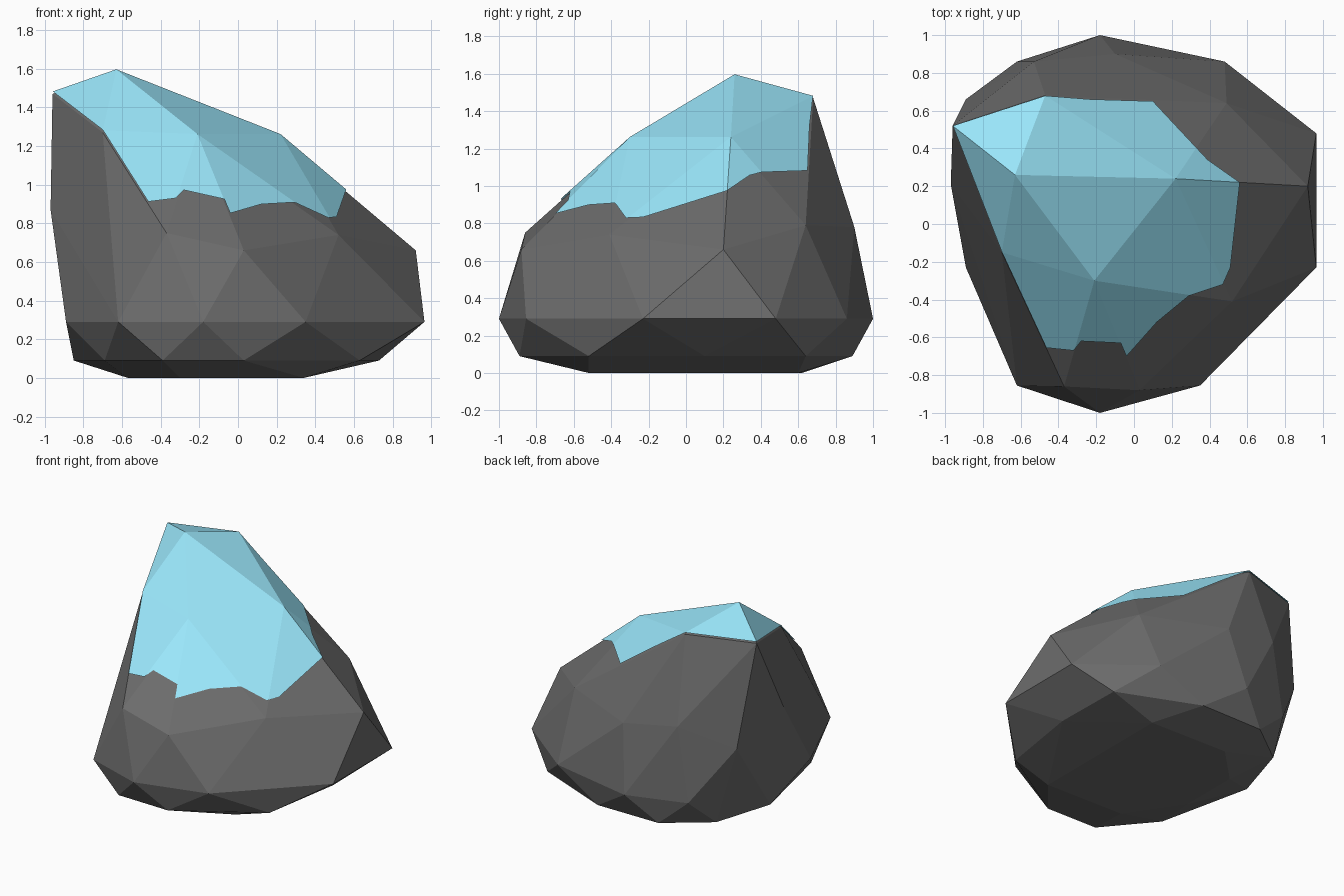
import bpy, bmesh
from mathutils import Vector

if "Cube" in bpy.data.objects:
    bpy.data.objects.remove(bpy.data.objects["Cube"])


def material(name, rgb):
    m = bpy.data.materials.new(name)
    m.diffuse_color = (*rgb, 1)
    m.use_nodes = True
    m.node_tree.nodes["Principled BSDF"].inputs["Base Color"].default_value = m.diffuse_color
    return m


def add_object(name, bm, mat=None):
    me = bpy.data.meshes.new(name)
    bm.to_mesh(me)
    bm.free()
    ob = bpy.data.objects.new(name, me)
    bpy.context.collection.objects.link(ob)
    if mat:
        me.materials.clear()
        me.materials.append(mat)
    return ob


def hull(points):
    bm = bmesh.new()
    for p in points:
        bm.verts.new(p)
    bmesh.ops.convex_hull(bm, input=bm.verts)
    bmesh.ops.delete(bm, geom=[v for v in bm.verts if not v.link_faces], context='VERTS')
    bmesh.ops.recalc_face_normals(bm, faces=bm.faces)
    return bm


# Rock: faceted rings at the foot, irregular corners above
foot = {
    0.0: [(-.57, -.1), (-.3, -.5), (.34, -.52), (.34, .6), (-.3, .62), (-.57, .35)],
    0.09: [(-.69, -.52), (-.39, -.88), (.03, -.89), (.63, -.52), (.73, .1),
           (.72, .64), (.12, .89), (-.39, .89), (-.71, .65), (-.85, .2)],
    0.29: [(-.89, -.23), (-.62, -.855), (-.18, -1), (.35, -.855), (.965, -.23),
           (.965, .48), (.48, .86), (-.18, 1), (-.62, .86)],
}
shoulder = [(.92, .2, .66), (.52, -.41, .74), (.03, -.88, .66), (-.37, -.86, .75),
            (-.72, -.42, .68), (-.97, .21, .87), (-.89, .66, .70), (-.53, .86, .85),
            (-.1, .9, .78), (.49, .64, .79)]
crown = [(-.96, .52, 1.47), (-.63, .26, 1.585), (-.47, .68, 1.47), (-.7, -.15, 1.27),
         (-.21, -.3, 1.25), (.22, .24, 1.25), (.1, .65, 1.06)]
points = [(x, y, z) for z, ring in foot.items() for x, y in ring] + shoulder + crown
add_object("rock", hull(points), material("dark_stone", (.15, .15, .15)))

# Snow cap: raised copy of the rock skin, trimmed by a ragged outline
outline = [(-.959, .52), (-.699, -.149), (-.464, -.655), (-.32, -.67), (-.28, -.62),
           (-.07, -.63), (-.04, -.7), (.12, -.52), (.29, -.38), (.47, -.32), (.51, -.23),
           (.56, .22), (.39, .34), (.1, .65), (-.23, .66), (-.47, .679)]
bm = bmesh.new()
face = bm.faces.new([bm.verts.new((x, y, .3)) for x, y in outline])
top = bmesh.ops.extrude_face_region(bm, geom=[face])
bmesh.ops.translate(bm, vec=(0, 0, 1.7),
                    verts=[v for v in top["geom"] if isinstance(v, bmesh.types.BMVert)])
bmesh.ops.recalc_face_normals(bm, faces=bm.faces)
cutter = add_object("snow_cutter", bm)

snow = add_object("snow_blank", hull([Vector(p) + Vector((0, 0, .012)) for p in points]))
mod = snow.modifiers.new("trim", 'BOOLEAN')
mod.operation = 'INTERSECT'
mod.solver = 'EXACT'
mod.object = cutter
trimmed = snow.evaluated_get(bpy.context.evaluated_depsgraph_get()).to_mesh()
bm = bmesh.new()
bm.from_mesh(trimmed)
bpy.data.objects.remove(snow)
bpy.data.objects.remove(cutter)
bm.normal_update()
# keep only the upper skin
bmesh.ops.delete(bm, geom=[f for f in bm.faces if f.normal.z < .2], context='FACES')
add_object("snow_cap", bm, material("ice_blue", (.33, .81, .98)))
